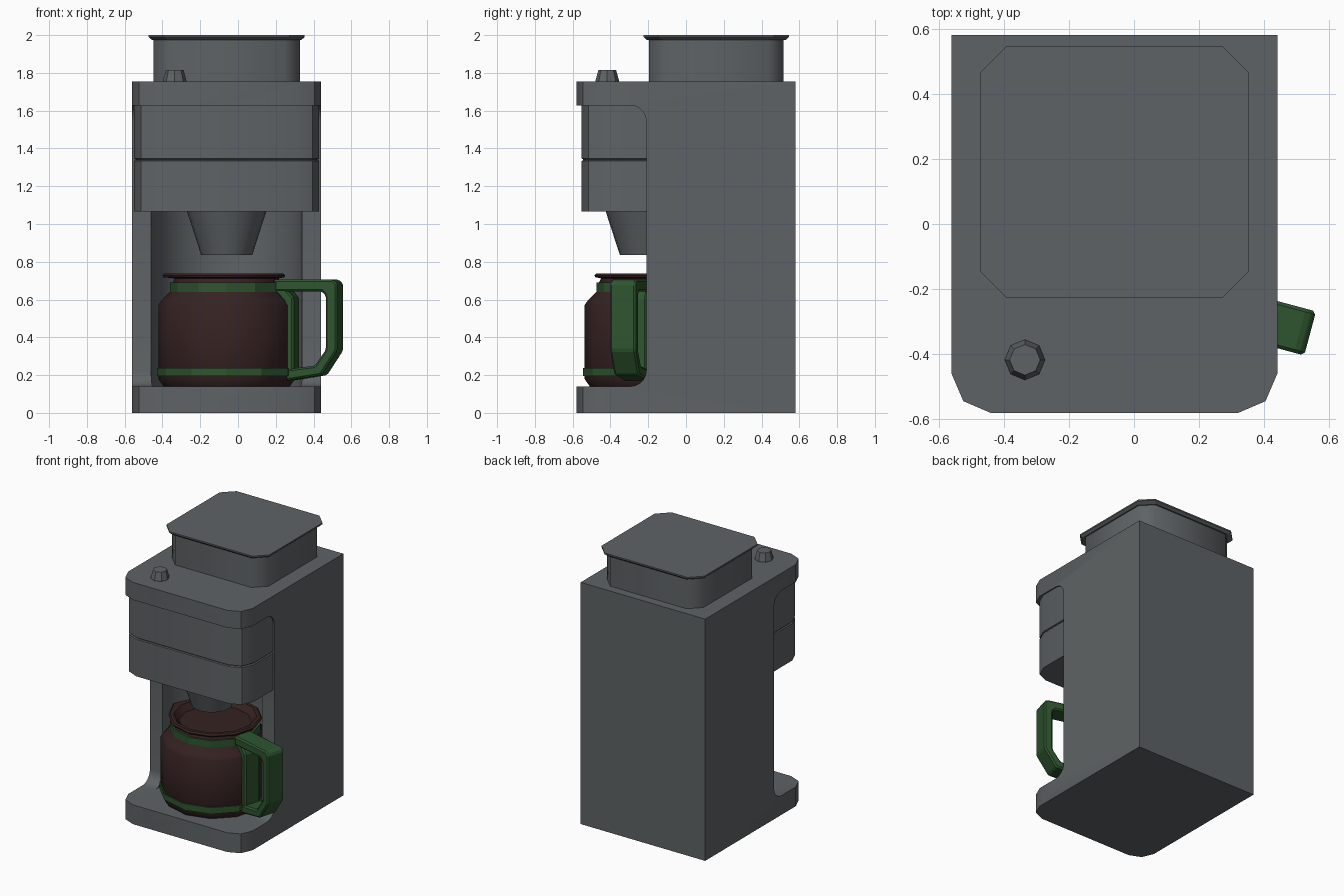
import bpy, bmesh, math
from mathutils import Matrix, Vector

if "Cube" in bpy.data.objects:
    bpy.data.objects.remove(bpy.data.objects["Cube"])

CX = -0.06                      # centre line of the machine
JAR = Vector((CX, -0.175, 0))   # jar axis


def material(name, rgb):
    m = bpy.data.materials.new(name)
    m.diffuse_color = (*rgb, 1)
    m.use_nodes = True
    m.node_tree.nodes["Principled BSDF"].inputs["Base Color"].default_value = m.diffuse_color
    return m


GREY = material("slate_grey", (0.113, 0.124, 0.13))
BROWN = material("dark_brown", (0.037, 0.016, 0.016))
GREEN = material("dark_green", (0.027, 0.09, 0.028))


def loft(name, rings, mat, smooth=35):
    """Skin a stack of equal-length rings of points and cap both ends."""
    bm = bmesh.new()
    rows = [[bm.verts.new(p) for p in r] for r in rings]
    n = len(rows[0])
    for a, b in zip(rows, rows[1:]):
        for i in range(n):
            j = (i + 1) % n
            bm.faces.new((a[i], a[j], b[j], b[i]))
    bm.faces.new(rows[0][::-1])
    bm.faces.new(rows[-1])
    bmesh.ops.recalc_face_normals(bm, faces=bm.faces)
    me = bpy.data.meshes.new(name)
    bm.to_mesh(me)
    bm.free()
    me.materials.append(mat)
    ob = bpy.data.objects.new(name, me)
    bpy.context.collection.objects.link(ob)
    if smooth:
        bpy.ops.object.select_all(action='DESELECT')
        ob.select_set(True)
        bpy.context.view_layer.objects.active = ob
        bpy.ops.object.shade_smooth_by_angle(angle=math.radians(smooth))
    return ob


def turned(name, profile, mat, centre, sides=12, smooth=35, lip=None):
    """Revolve (radius, z) points; lip = profile rows pulled out as a spout."""
    rings = []
    for k, (r, z) in enumerate(profile):
        ring = []
        for i in range(sides):
            a = 2 * math.pi * i / sides
            rr = r + (0.03 if lip and k in lip and i == sides // 2 else 0)
            ring.append((centre[0] + rr * math.cos(a), centre[1] + rr * math.sin(a), z))
        rings.append(ring)
    return loft(name, rings, mat, smooth)


def front_plan(half, front, back, c):
    """Plan with square back corners and two-step rounded front corners."""
    right = [(half, back), (half, front + c), (half - 0.3 * c, front + 0.3 * c), (half - c, front)]
    pts = right + [(-x, y) for x, y in reversed(right)]
    return [(CX + x, y) for x, y in pts]


def at(plan, z):
    return [(x, y, z) for x, y in plan]


def cut(ob, cutter):
    mod = ob.modifiers.new("cut", 'BOOLEAN')
    mod.operation, mod.solver, mod.object = 'DIFFERENCE', 'EXACT', cutter
    bpy.context.view_layer.objects.active = ob
    bpy.ops.object.modifier_apply(modifier=mod.name)
    bpy.data.objects.remove(cutter)


# main housing: solid block, front alcove with filleted corners, round niche
body = loft("housing", [at(front_plan(0.5, -0.58, 0.58, 0.12), z) for z in (0, 1.755)], GREY, 0)


def fillet(y, z, sz, rev):
    arc = [(y - 0.085 * (1 - math.sin(t)), z + sz * 0.085 * (1 - math.cos(t)))
           for t in [math.pi / 2 * i / 5 for i in range(6)]]
    return arc[::-1] if rev else arc


side = [(-0.8, 0.14)] + fillet(-0.21, 0.14, 1, False) + fillet(-0.21, 1.628, -1, True) + [(-0.8, 1.628)]
cut(body, loft("alcove_cutter", [[(x, y, z) for y, z in side] for x in (-1, 1)], GREY, 0))
cut(body, turned("niche_cutter", [(0.4, 0.14), (0.4, 1.628)], GREY, (CX, -0.21), 32, 0))
bpy.ops.object.select_all(action='DESELECT')
body.select_set(True)
bpy.context.view_layer.objects.active = body
bpy.ops.object.shade_smooth_by_angle(angle=math.radians(25))

# filter basket with a thin groove around the middle
steps = [(1.065, 0), (1.334, 0), (1.338, 0.008), (1.342, 0.008), (1.346, 0), (1.628, 0)]
loft("filter_basket", [at(front_plan(0.49 - d, -0.553 + d, 0.19, 0.12), z) for z, d in steps], GREY)

# spout cone under the basket
turned("spout", [(0.135, 0.835), (0.21, 1.066)], GREY, (CX, -0.215), 24)


# water tank and its flared lid
def tank_plan(hx, hy, c=0.08):
    q = [(hx, -hy + c), (hx, hy - c), (hx - c, hy), (-hx + c, hy)]
    return [(CX + s * x, 0.16 + s * y) for s in (1, -1) for x, y in q]


loft("tank", [at(tank_plan(0.387, 0.357), z) for z in (1.75, 1.98)], GREY, 50)
loft("tank_lid", [at(tank_plan(0.413 - d, 0.385 - d), z)
                  for z, d in ((1.975, 0.017), (1.99, 0), (2.0, 0))], GREY, 0)

# control knob
turned("knob", [(0.062, 1.75), (0.062, 1.76), (0.047, 1.815)], GREY, (-0.335, -0.417), 8, 0)

# jar with a pouring lip and sunken lid
turned("jar", [(0.335, 0.141), (0.362, 0.18), (0.362, 0.57), (0.345, 0.595), (0.29, 0.65), (0.285, 0.69),
               (0.275, 0.712), (0.305, 0.718), (0.31, 0.728), (0.3, 0.738), (0.275, 0.738),
               (0.24, 0.695), (0.23, 0.695)], BROWN, JAR, 12, 40, lip=(7, 8, 9))

# bands round the jar
for name, r, lo, hi in (("lower_band", 0.37, 0.195, 0.237), ("upper_band", 0.3, 0.64, 0.69)):
    turned(name, [(r - 0.03, lo), (r, lo), (r, hi), (r - 0.03, hi)], GREEN, JAR, 12, 0)


# handle and the strip linking both bands, turned a little to the front
def handle_part(name, outline, width):
    turn = Matrix.Translation(JAR) @ Matrix.Rotation(math.radians(-15), 4, 'Z')
    ob = loft(name, [[turn @ Vector((u, s * width / 2, z)) for u, z in outline] for s in (-1, 1)], GREEN, 0)
    bev = ob.modifiers.new("soft_edges", 'BEVEL')
    bev.width, bev.segments, bev.limit_method = 0.01, 1, 'ANGLE'
    return ob


handle_part("handle", [(0.27, 0.705), (0.6, 0.705), (0.622, 0.685), (0.622, 0.33), (0.535, 0.2),
                       (0.34, 0.17), (0.34, 0.23), (0.5, 0.25), (0.56, 0.335), (0.56, 0.62),
                       (0.54, 0.642), (0.27, 0.642)], 0.14)
handle_part("handle_strip", [(0.27, 0.69), (0.31, 0.69), (0.383, 0.61), (0.383, 0.19),
                             (0.33, 0.19), (0.33, 0.59), (0.27, 0.65)], 0.13)
